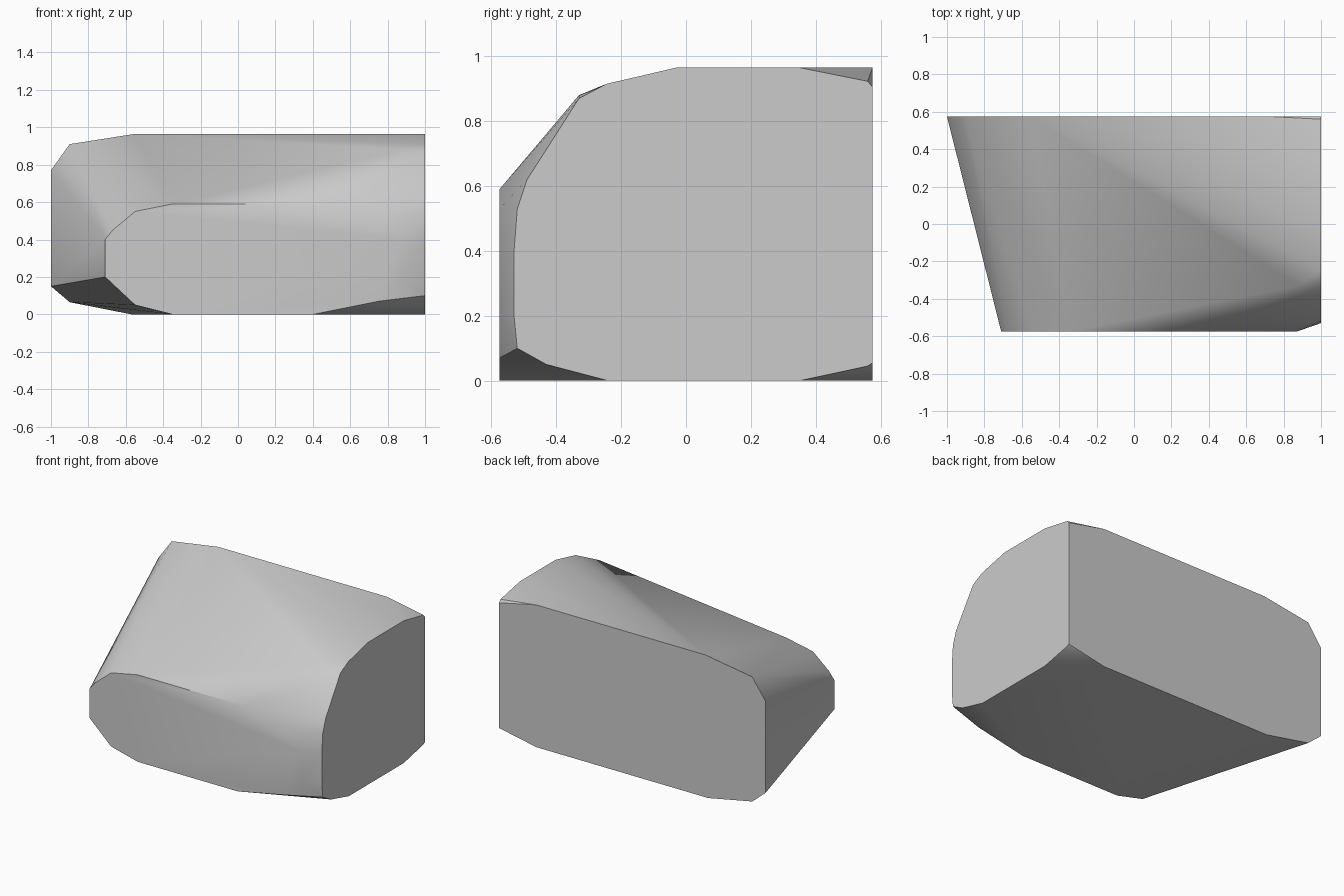
import bpy, bmesh, math

if "Cube" in bpy.data.objects:
    bpy.data.objects.remove(bpy.data.objects["Cube"])

HALF_DEPTH = 0.575
HEIGHT = 0.965


def make_material(name, colour):
    mat = bpy.data.materials.new(name)
    mat.use_nodes = True
    mat.diffuse_color = colour
    mat.node_tree.nodes["Principled BSDF"].inputs["Base Color"].default_value = colour
    return mat


# Flat front end, outlined in x and z
front_profile = [
    (-0.71, 0.2), (-0.71, 0.4), (-0.67, 0.45), (-0.55, 0.55), (-0.35, 0.59),
    (0.45, 0.59), (0.75, 0.53), (0.87, 0.4), (0.87, 0.2), (0.75, 0.07),
    (0.4, 0), (-0.35, 0), (-0.55, 0.05),
]
# Flat back end, outlined in x and z
back_profile = [
    (-1, 0.15), (-1, 0.77), (-0.9, 0.91), (-0.55, HEIGHT), (0.72, HEIGHT),
    (1, 0.905), (1, 0.055), (0.72, 0), (-0.57, 0), (-0.9, 0.065),
]
# Flat side at the left, outlined in y and z
side_profile = [
    (-0.24, 0), (-0.43, 0.05), (-0.52, 0.1), (-0.53, 0.2), (-0.53, 0.4),
    (-0.52, 0.53), (-0.49, 0.62), (-0.33, 0.87), (-0.245, 0.915),
    (-0.03, HEIGHT), (0.35, HEIGHT), (0.56, 0.923), (0.56, 0.045), (0.35, 0),
]
# Blunt upper corner between the front and the side
corner = [(0.88, -0.33, 0.88)]

points = [(x, -HALF_DEPTH, z) for x, z in front_profile]
points += [(x, HALF_DEPTH, z) for x, z in back_profile]
points += [(1, y, z) for y, z in side_profile]
points += corner

# Boulder: a convex skin stretched over the flat sides
bm = bmesh.new()
for point in points:
    bm.verts.new(point)
hull = bmesh.ops.convex_hull(bm, input=list(bm.verts))
unused = [v for v in bm.verts if not v.link_faces]
bmesh.ops.delete(bm, geom=unused, context='VERTS')
bmesh.ops.dissolve_limit(bm, angle_limit=math.radians(1),
                         verts=list(bm.verts), edges=list(bm.edges))
bmesh.ops.recalc_face_normals(bm, faces=list(bm.faces))

mesh = bpy.data.meshes.new("boulder")
bm.to_mesh(mesh)
bm.free()
mesh.materials.append(make_material("stone_grey", (0.6, 0.6, 0.6, 1)))
boulder = bpy.data.objects.new("boulder", mesh)
bpy.context.collection.objects.link(boulder)

# Soft rounded corners, crisp flat sides
bpy.context.view_layer.objects.active = boulder
boulder.select_set(True)
bpy.ops.object.shade_smooth_by_angle(angle=math.radians(37))
